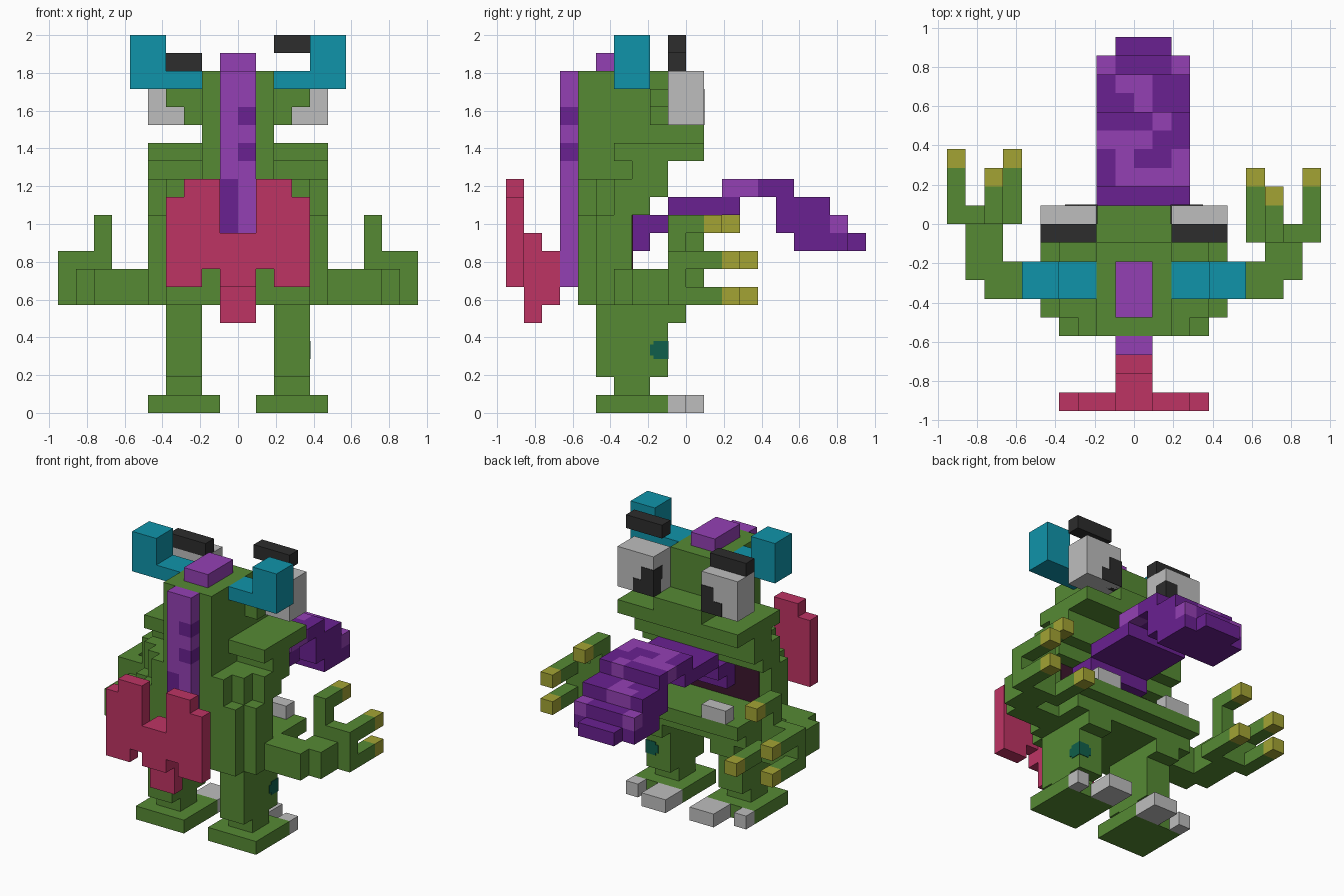
import bpy, bmesh

if "Cube" in bpy.data.objects:
    bpy.data.objects.remove(bpy.data.objects["Cube"])

U = 2 / 21  # size of one block


def material(name, rgb):
    m = bpy.data.materials.new(name)
    m.diffuse_color = (*rgb, 1)
    m.use_nodes = True
    m.node_tree.nodes["Principled BSDF"].inputs["Base Color"].default_value = m.diffuse_color
    return m


GREEN = material("green", (0.093, 0.254, 0.034))
LILAC = material("light purple", (0.296, 0.051, 0.456))
PURPLE = material("dark purple", (0.144, 0.015, 0.283))
PINK = material("pink", (0.515, 0.034, 0.127))
TEAL = material("teal", (0.005, 0.296, 0.402))
GREY = material("grey", (0.515, 0.515, 0.515))
BLACK = material("black", (0.026, 0.026, 0.026))
YELLOW = material("olive yellow", (0.366, 0.371, 0.034))
SPOT = material("dark teal", (0.005, 0.114, 0.07))
MOUTH = material("mouth maroon", (0.045, 0.008, 0.026))


def part(name, mat, boxes, mirror=False):
    """Boxes are (x0, x1, y0, y1, z0, z1) in block units."""
    bm = bmesh.new()
    if mirror:
        boxes = boxes + [(-b[1], -b[0]) + tuple(b[2:]) for b in boxes]
    for x0, x1, y0, y1, z0, z1 in boxes:
        geo = bmesh.ops.create_cube(bm, size=1)
        for v in geo["verts"]:
            v.co = ((x0 + (v.co.x + .5) * (x1 - x0)) * U,
                    (y0 + (v.co.y + .5) * (y1 - y0)) * U,
                    (z0 + (v.co.z + .5) * (z1 - z0)) * U)
    mesh = bpy.data.meshes.new(name)
    bm.to_mesh(mesh)
    bm.free()
    mesh.materials.append(mat)
    ob = bpy.data.objects.new(name, mesh)
    bpy.context.collection.objects.link(ob)
    return ob


# Feet, toes and legs
part("feet", GREEN, [(1, 5, -5, -1, 0, 1)], True)
part("toes", GREY, [(1, 3, -1, 1, 0, 1), (4, 5, -1, 0, 0, 1)], True)
part("legs", GREEN, [(2, 4, -4, -2, 1, 2), (2, 4, -5, -1, 2, 6),
                     (2, 4, -1, 0, 5, 6)], True)
E = 0.04
part("leg_spot", SPOT, [(3, 4 + E, -2, -1 + E, 3.2, 3.8),
                        (3.2, 4 + E, -1.8, -1 + E, 3, 4)])

# Torso: stepped back, side walls and lower jaw
part("back", GREEN, [(-4, 4, -6, -5, 6, 11), (-3, 3, -6, -5, 11, 13)])
part("torso", GREEN, [(-5, 5, -5, -3, 6, 11), (-5, 5, -4, -2, 11, 12),
                      (-5, 5, -4, -1, 12, 13), (-5, 5, -3, -1, 13, 14),
                      (-4, 4, -5, -3, 11, 13)])
part("lower_jaw", GREEN, [(-5, 5, -3, 0, 6, 7), (-5, 5, -3, 1, 7, 8)])
part("lower_teeth", GREY, [(2, 4, 0, 1, 8, 9)], True)
part("mouth_lining", MOUTH, [(-4, 4, -3, -3 + E, 8, 11)])

# Head and snout
part("upper_jaw", GREEN, [(-5, 5, -4, 1, 14, 15), (-2, 2, -2, 1, 15, 16)])
part("head", GREEN, [(-2, 2, -6, -1, 13, 19)])
part("eye_sockets", GREEN, [(2, 4, -2, -1, 17, 18), (2, 3, -2, -1, 16, 17)], True)

# Eyes with inward pupils, and brows at uneven heights
part("eyes", GREY, [(2, 5, -1, 1, 16, 19)], True)
part("pupils", BLACK, [(2 - E, 3.7, 0.2, 1 + E, 16, 17),
                       (2 - E, 3, 0, 1 + E, 17, 18)], True)
part("brows", BLACK, [(2, 5, -1, 0, 20, 21), (-5, -2, -1, 0, 19, 20)])

# Horns
part("horns", TEAL, [(2, 4, -4, -2, 18, 19), (4, 6, -4, -2, 18, 21)], True)

# Spine ridge and crown
part("crown", LILAC, [(-1, 1, -5, -2, 19, 20)])
part("spine", LILAC, [(-1, 0, -7, -6, 13, 19), (-1, 0, -7, -6, 7, 10),
                      (0, 1, -7, -6, 17, 19), (0, 1, -7, -6, 15, 16),
                      (0, 1, -7, -6, 7, 14)])
part("spine_spots", PURPLE, [(0, 1, -7, -6, 16, 17), (0, 1, -7, -6, 14, 15),
                             (-1, 0, -7, -6, 10, 13)])

# Tail with a forked fin
part("tail_stalk", PINK, [(-1, 1, -8, -7, 6, 9), (-1, 1, -9, -8, 5, 10),
                          (-1, 1, -10, -9, 7, 10)])
part("tail_fin", PINK, [(1, 2, -10, -9, 8, 13), (2, 3, -10, -9, 7, 13),
                        (3, 4, -10, -9, 7, 12)], True)

# Arms, hands and claws; the left hand reaches one block further
for side, s, d in (("right", 1, 0), ("left", -1, 1)):
    def arm(name, mat, boxes):
        out = []
        for x0, x1, y0, y1, z0, z1 in boxes:
            xs = sorted((s * x0, s * x1))
            out.append((xs[0], xs[1], y0, y1, z0, z1))
        part(side + "_" + name, mat, out)

    arm("arm", GREEN, [(5, 8, -4, -2, 6, 8), (7, 9, -3, -1 + d, 6, 8)])
    arm("hand", GREEN, [(6, 7, -1 + d, 0 + d, 6, 7), (7, 10, -1 + d, 0 + d, 6, 9),
                        (7, 8, -1 + d, 0 + d, 9, 11)])
    fingers = [(7, 10, 1), (6, 6, 2), (9, 8, 2), (9, 6, 2)]  # x, z, reach
    arm("fingers", GREEN, [(x, x + 1, d, r + d, z, z + 1) for x, z, r in fingers])
    arm("claws", YELLOW, [(x, x + 1, r + d, r + d + 1, z, z + 1) for x, z, r in fingers])

# Tongue: base, arched top and drooping tip
part("tongue", PURPLE, [(-2, 3, -3, -2, 9, 11), (-2, 3, -2, -1, 10, 11),
                        (-2, 3, -1, 3, 11, 12), (-2, 3, 5, 8, 10, 11),
                        (-2, 3, 6, 9, 9, 10), (-1, 2, 8, 9, 10, 11),
                        (-1, 2, 9, 10, 9, 10)])
part("tongue_tip_sides", LILAC, [(-2, -1, 8, 9, 10, 11), (2, 3, 8, 9, 10, 11)])
rows = ["DLLLL", "DLDDL", "LLLDD", "DDDLD", "DDLDD", "DLLDD"]  # from y = 2 forward
tops = {"L": [], "D": []}
for j, row in enumerate(rows):
    z = 12 if j < 4 else 11
    for i, c in enumerate(row):
        tops[c].append((i - 2, i - 1, j + 2, j + 3, z, z + 1))
part("tongue_top_dark", PURPLE, tops["D"] + [(-2, 3, 5, 6, 11, 12)])
part("tongue_top_light", LILAC, tops["L"])
